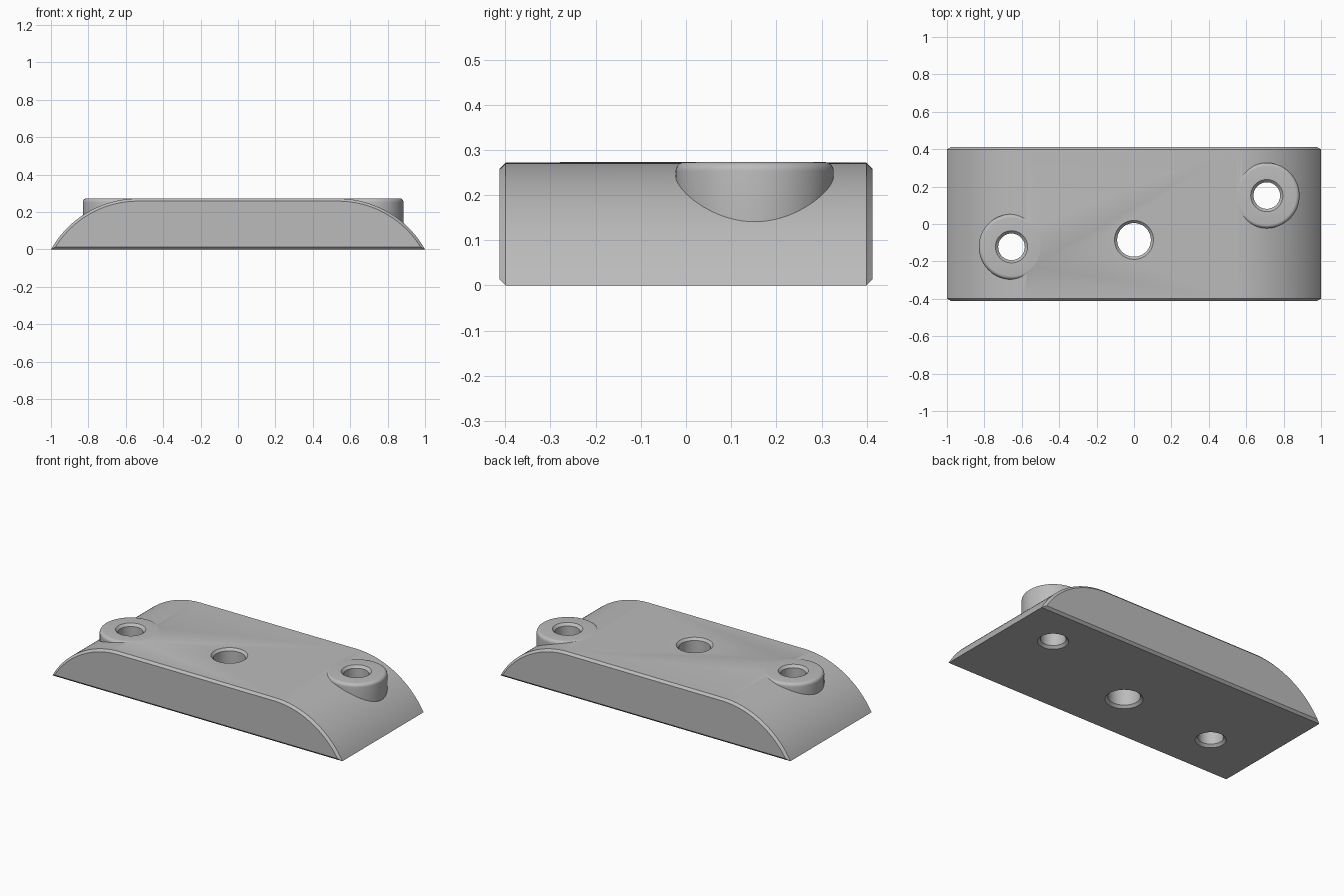
import bpy, bmesh, math

cube = bpy.data.objects.get("Cube")
if cube:
    bpy.data.objects.remove(cube, do_unlink=True)

HEIGHT = 0.272
HALF_DEPTH = 0.413
CHAMFER = 0.014
FLAT = 0.535          # half length of the flat top
BOSS_R = 0.175
BOSSES = [(0.71, 0.152), (-0.655, -0.122)]

grey = bpy.data.materials.new("plain grey")
grey.use_nodes = True
colour = (0.5, 0.5, 0.5, 1)
grey.diffuse_color = colour
grey.node_tree.nodes["Principled BSDF"].inputs["Base Color"].default_value = colour


def make_object(name, bm):
    bmesh.ops.recalc_face_normals(bm, faces=bm.faces)
    mesh = bpy.data.meshes.new(name)
    bm.to_mesh(mesh)
    bm.free()
    mesh.materials.append(grey)
    obj = bpy.data.objects.new(name, mesh)
    bpy.context.collection.objects.link(obj)
    return obj


def lathe(name, x, y, profile, steps=72):
    """Solid of revolution about a vertical axis from (radius, z) pairs."""
    bm = bmesh.new()
    rings = []
    for r, z in profile:
        angles = [2 * math.pi * i / steps for i in range(steps)]
        rings.append([bm.verts.new((x + r * math.cos(a), y + r * math.sin(a), z)) for a in angles])
    for low, high in zip(rings, rings[1:]):
        for i in range(steps):
            j = (i + 1) % steps
            bm.faces.new((low[i], low[j], high[j], high[i]))
    bm.faces.new(rings[0][::-1])
    bm.faces.new(rings[-1])
    return make_object(name, bm)


def side_profile(inset):
    """Flat bottomed outline with an arc at each end, moved inward by inset."""
    run = 1 - FLAT
    radius = (run ** 2 + HEIGHT ** 2) / (2 * HEIGHT)
    centre = HEIGHT - radius
    r = radius - inset
    end = math.acos((inset - centre) / r)
    right = [(FLAT + r * math.sin(end * i / 32), centre + r * math.cos(end * i / 32))
             for i in range(33)]
    return right + [(-x, z) for x, z in reversed(right)]


# Plate with chamfered front and back rims
bm = bmesh.new()
sections = []
for y, inset in [(-HALF_DEPTH, CHAMFER), (CHAMFER - HALF_DEPTH, 0),
                 (HALF_DEPTH - CHAMFER, 0), (HALF_DEPTH, CHAMFER)]:
    sections.append([bm.verts.new((x, y, z)) for x, z in side_profile(inset)])
for a, b in zip(sections, sections[1:]):
    for i in range(len(a)):
        j = (i + 1) % len(a)
        bm.faces.new((a[i], a[j], b[j], b[i]))
bm.faces.new(sections[0])
bm.faces.new(sections[-1][::-1])
plate = make_object("mounting_plate", bm)


def combine(tool, operation):
    mod = plate.modifiers.new(operation.lower(), 'BOOLEAN')
    mod.object = tool
    mod.operation = operation
    mod.solver = 'EXACT'
    bpy.context.view_layer.objects.active = plate
    bpy.ops.object.modifier_apply(modifier=mod.name)
    bpy.data.objects.remove(tool, do_unlink=True)


# Round screw bosses with a rounded top rim
fillet = 0.02
top = HEIGHT + 0.001
for x, y in BOSSES:
    rim = [(BOSS_R - fillet + fillet * math.cos(t * math.pi / 12),
            top - fillet + fillet * math.sin(t * math.pi / 12)) for t in range(7)]
    combine(lathe("boss", x, y, [(BOSS_R, 0.09)] + rim), 'UNION')

# Through holes, countersunk at both ends
sink = 0.015
for x, y, r in [(0, -0.085, 0.09)] + [(bx, by, 0.071) for bx, by in BOSSES]:
    wide = r + sink + 0.02
    combine(lathe("hole_cutter", x, y, [(wide, -0.02), (r, sink), (r, top - sink),
                                        (wide, top + 0.02)]), 'DIFFERENCE')

bpy.ops.object.select_all(action='DESELECT')
plate.select_set(True)
bpy.context.view_layer.objects.active = plate
bpy.ops.object.shade_smooth_by_angle(angle=math.radians(25))
